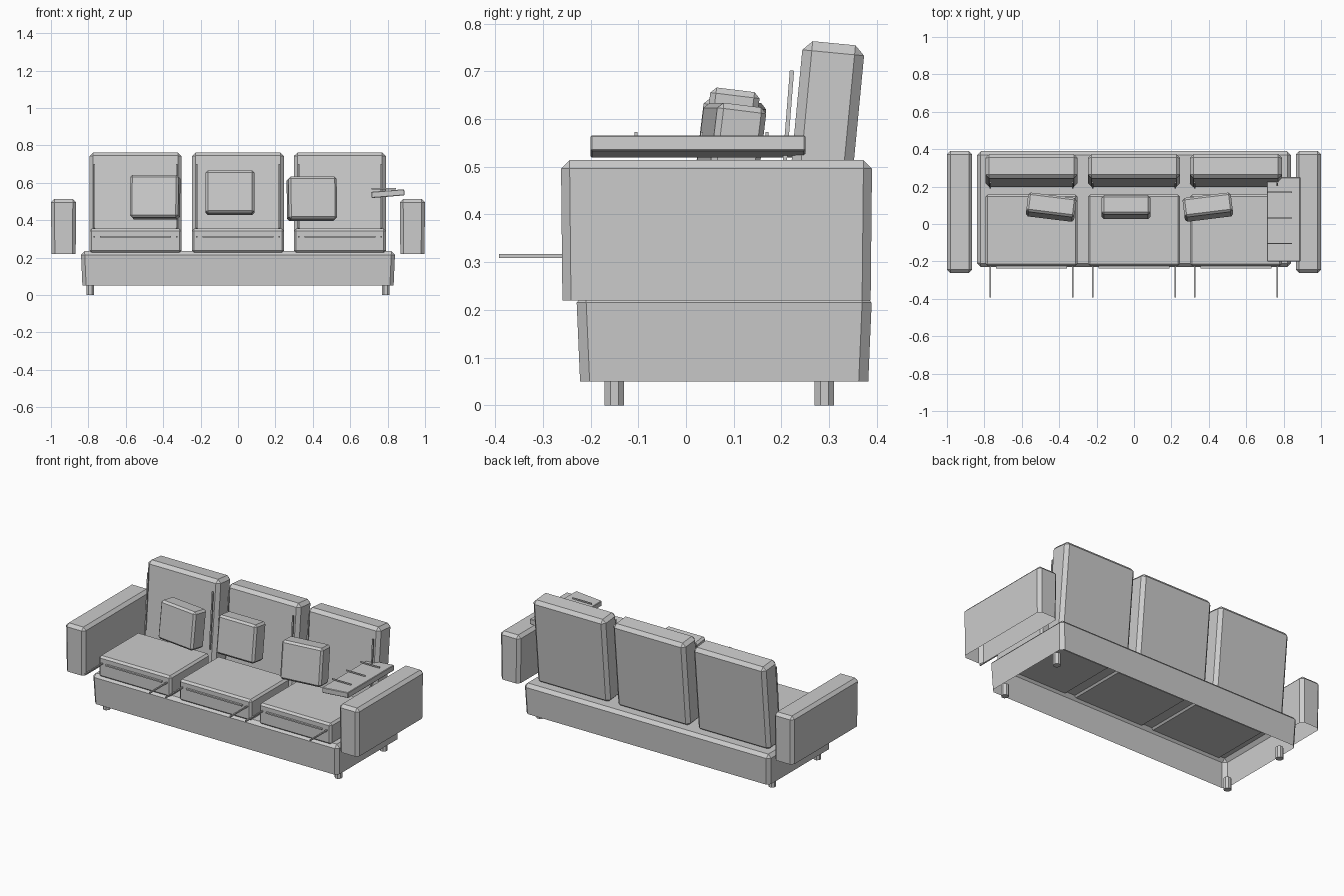
import bpy, bmesh
from math import radians
from mathutils import Matrix, Euler, Vector

if "Cube" in bpy.data.objects:
    bpy.data.objects.remove(bpy.data.objects["Cube"])


def finish(bm, name, loc, rot=(0, 0, 0)):
    bm.normal_update()
    me = bpy.data.meshes.new(name)
    bm.to_mesh(me)
    bm.free()
    ob = bpy.data.objects.new(name, me)
    ob.location = loc
    ob.rotation_euler = [radians(a) for a in rot]
    bpy.context.collection.objects.link(ob)
    return ob


def block(name, x, y, z, bevel=0.0, rot=(0, 0, 0), open_bottom=False, inset=0.0):
    """Chamfered box from (min, max) ranges; inset narrows the bottom."""
    lo, hi = Vector((x[0], y[0], z[0])), Vector((x[1], y[1], z[1]))
    size = hi - lo
    bm = bmesh.new()
    bmesh.ops.create_cube(bm, size=1, matrix=Matrix.Diagonal((*size, 1)))
    for v in bm.verts:
        if v.co.z < 0:
            v.co.x -= inset if v.co.x > 0 else -inset
            v.co.y -= inset if v.co.y > 0 else -inset
    if open_bottom:
        bottom = [f for f in bm.faces if f.calc_center_median().z < -size.z * 0.49]
        bmesh.ops.delete(bm, geom=bottom, context='FACES_ONLY')
    if bevel:
        edges = [e for e in bm.edges if not e.is_boundary]
        bmesh.ops.bevel(bm, geom=edges, offset=bevel, segments=1,
                        profile=0.5, affect='EDGES')
    return finish(bm, name, (lo + hi) / 2, rot)


# Hollow base, open underneath
block("base", (-0.84, 0.84), (-0.23, 0.39), (0.05, 0.235), 0.02,
      open_bottom=True, inset=0.008)

# Legs
for sx in (-1, 1):
    for label, y in (("front", -0.15), ("back", 0.29)):
        bm = bmesh.new()
        bmesh.ops.create_cone(bm, cap_ends=True, segments=8, radius1=0.022,
                              radius2=0.022, depth=0.07)
        finish(bm, label + "_leg", (sx * 0.79, y, 0.035), (0, 0, 22.5))

# Armrests, open underneath
for sx in (-1, 1):
    xs = sorted((sx * 0.865, sx * 1.0))
    block("armrest", xs, (-0.262, 0.39), (0.22, 0.514), 0.018,
          open_bottom=True, inset=0.003)

# Seat and back cushions with their trim
for c in (-0.548, 0.0, 0.545):
    w = (c - 0.246, c + 0.246)
    block("seat_cushion", w, (-0.225, 0.158), (0.225, 0.355), 0.012)
    block("seat_trim", (c - 0.19, c + 0.19), (-0.237, -0.222), (0.309, 0.317))
    block("back_cushion", w, (0.22, 0.35), (0.23, 0.76), 0.02, rot=(-5.5, 0, 0))
    for s in (-0.22, 0.22):
        x = (c + s - 0.004, c + s + 0.004)
        block("seat_rod", x, (-0.392, -0.2), (0.309, 0.317))
        block("back_rod", x, (0.204, 0.213), (0.357, 0.702), rot=(-4.5, 0, 0))

# Throw pillows: x, z, yaw
for x, z, yaw in ((-0.443, 0.524, -7), (-0.043, 0.547, 0), (0.395, 0.515, 7)):
    block("throw_pillow", (x - 0.13, x + 0.13), (0.038, 0.142),
          (z - 0.115, z + 0.115), 0.012, rot=(-7, 0, yaw))

# Tilted tray over the right arm with three slats
block("tray", (0.713, 0.89), (-0.2, 0.25), (0.526, 0.559), 0.003, rot=(0, -4.6, 0))
for y in (-0.105, 0.033, 0.17):
    block("tray_slat", (0.715, 0.845), (y - 0.003, y + 0.003), (0.565, 0.573))
